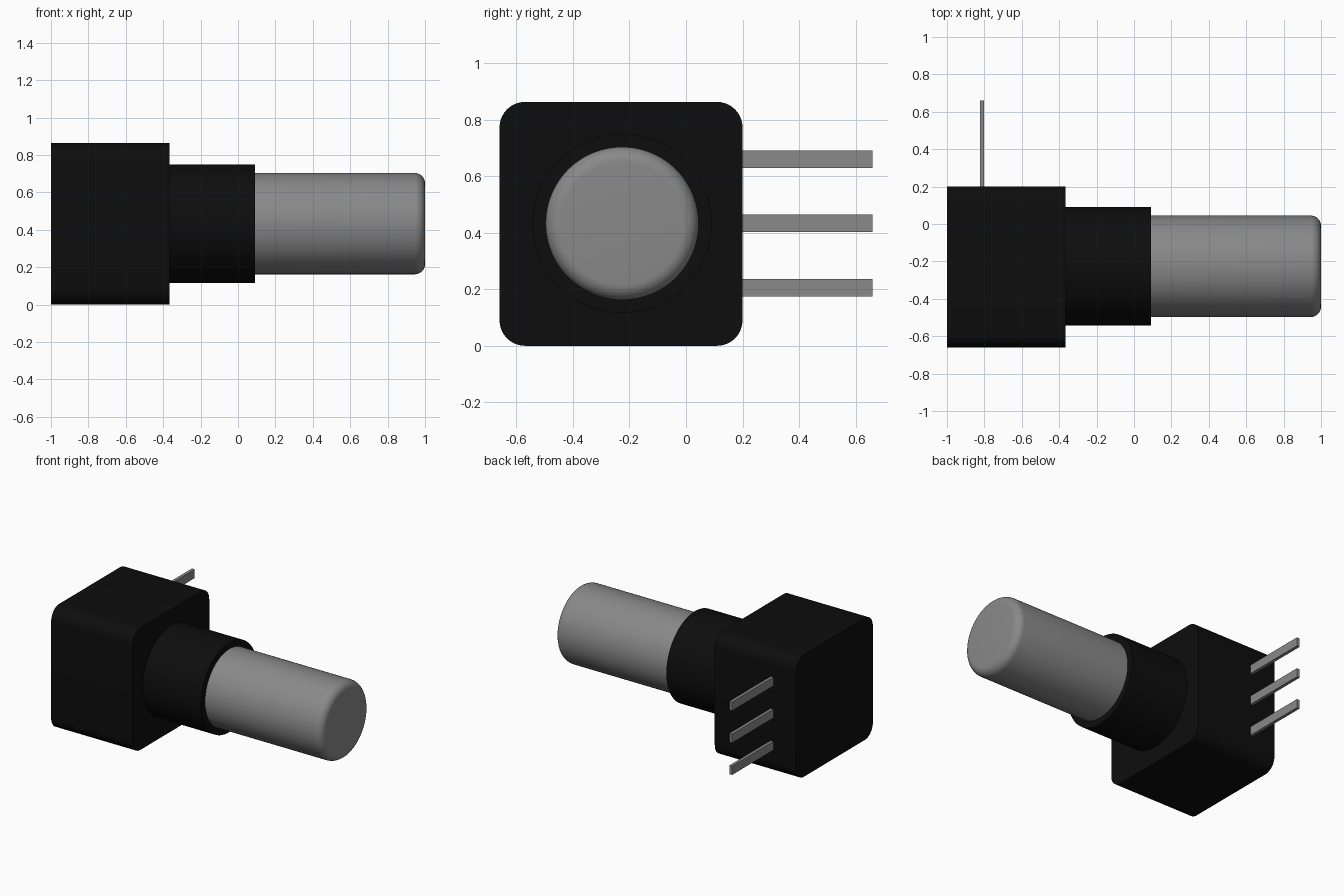
import bpy, bmesh, math
from mathutils import Matrix

cube = bpy.data.objects.get("Cube")
if cube:
    bpy.data.objects.remove(cube, do_unlink=True)


def material(name, rgb, roughness):
    m = bpy.data.materials.new(name)
    m.use_nodes = True
    m.diffuse_color = (*rgb, 1)
    bsdf = m.node_tree.nodes["Principled BSDF"]
    bsdf.inputs["Base Color"].default_value = (*rgb, 1)
    bsdf.inputs["Roughness"].default_value = roughness
    return m


black = material("black plastic", (0.004, 0.004, 0.004), 0.6)
grey = material("grey metal", (0.25, 0.25, 0.25), 0.5)


def finish(name, bm, mat):
    bmesh.ops.recalc_face_normals(bm, faces=bm.faces)
    mesh = bpy.data.meshes.new(name)
    bm.to_mesh(mesh)
    bm.free()
    mesh.materials.append(mat)
    ob = bpy.data.objects.new(name, mesh)
    bpy.context.collection.objects.link(ob)
    bpy.ops.object.select_all(action='DESELECT')
    ob.select_set(True)
    bpy.context.view_layer.objects.active = ob
    bpy.ops.object.shade_smooth_by_angle(angle=math.radians(35))


def box(name, lo, hi, mat, radius=0):
    """Box between two corners, optionally rounding the edges along x."""
    bm = bmesh.new()
    bmesh.ops.create_cube(bm, size=1)
    for v in bm.verts:
        v.co = [hi[i] if v.co[i] > 0 else lo[i] for i in range(3)]
    if radius:
        edges = [e for e in bm.edges
                 if abs(e.verts[0].co.x - e.verts[1].co.x) > 0.01]
        bmesh.ops.bevel(bm, geom=edges, offset=radius, segments=10,
                        profile=0.5, affect='EDGES')
    finish(name, bm, mat)


def rod(name, x0, x1, r, mat, fillet=0):
    """Cylinder along x, optionally rounding the rim at the +x end."""
    bm = bmesh.new()
    place = (Matrix.Translation(((x0 + x1) / 2, AXIS_Y, AXIS_Z))
             @ Matrix.Rotation(math.pi / 2, 4, 'Y'))
    bmesh.ops.create_cone(bm, cap_ends=True, segments=96, radius1=r,
                          radius2=r, depth=x1 - x0, matrix=place)
    if fillet:
        rim = [e for e in bm.edges if all(v.co.x > x1 - 0.001 for v in e.verts)]
        bmesh.ops.bevel(bm, geom=rim, offset=fillet, segments=8,
                        profile=0.5, affect='EDGES')
    finish(name, bm, mat)


AXIS_Y, AXIS_Z = -0.226, 0.433

# Housing, collar and shaft
box("housing", (-1, -0.66, 0), (-0.365, 0.2, 0.863), black, radius=0.09)
rod("collar", -0.38, 0.09, 0.317, black)
rod("shaft", 0.07, 1.0, 0.271, grey, fillet=0.055)

# Three flat terminal pins
for label, dz in (("lower", -0.227), ("middle", 0), ("upper", 0.227)):
    z = AXIS_Z + dz
    box(label + "_pin", (-0.823, 0.18, z - 0.031), (-0.801, 0.66, z + 0.031), grey)
